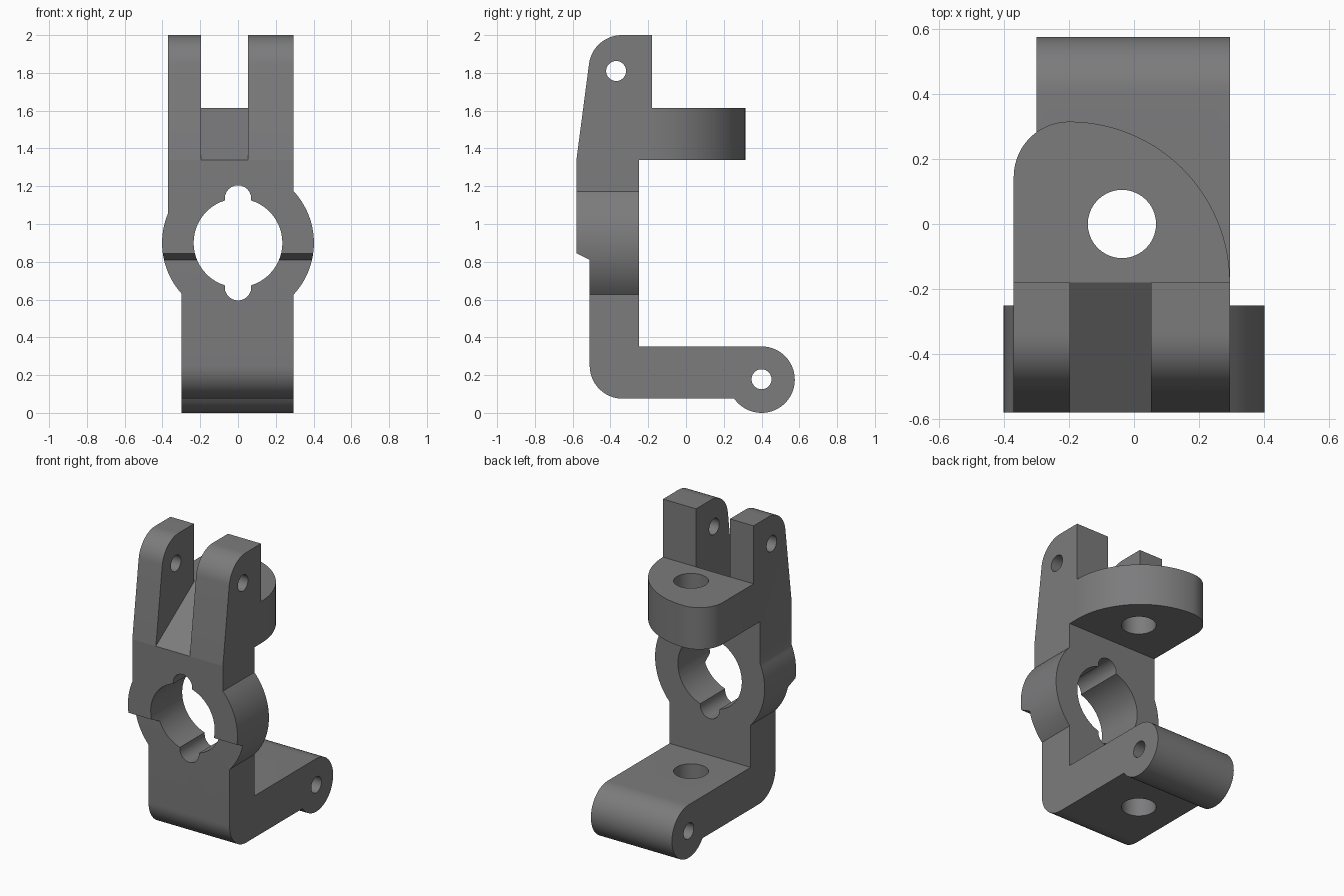
import bpy, bmesh
from math import sin, cos, radians, degrees, asin, sqrt
from mathutils import Vector

if "Cube" in bpy.data.objects:
    bpy.data.objects.remove(bpy.data.objects["Cube"])

steel = bpy.data.materials.new("dark grey steel")
steel.diffuse_color = (0.2, 0.2, 0.205, 1)
steel.use_nodes = True
steel.node_tree.nodes["Principled BSDF"].inputs["Base Color"].default_value = steel.diffuse_color


def arc(cx, cy, r, a0, a1, n=24):
    """Points on an arc from angle a0 to a1 in degrees."""
    return [(cx + r * cos(radians(a0 + (a1 - a0) * i / n)),
             cy + r * sin(radians(a0 + (a1 - a0) * i / n))) for i in range(n + 1)]


def prism(name, pts, axis, lo, hi):
    """Extrude a 2D outline along x (y,z), y (x,z) or z (x,y)."""
    place = {"x": lambda p: (lo, p[0], p[1]),
             "y": lambda p: (p[0], lo, p[1]),
             "z": lambda p: (p[0], p[1], lo)}[axis]
    bm = bmesh.new()
    face = bm.faces.new([bm.verts.new(place(p)) for p in pts])
    res = bmesh.ops.extrude_face_region(bm, geom=[face])
    move = Vector([(hi - lo) * (axis == a) for a in "xyz"])
    bmesh.ops.translate(bm, vec=move,
                        verts=[v for v in res["geom"] if isinstance(v, bmesh.types.BMVert)])
    bmesh.ops.recalc_face_normals(bm, faces=bm.faces)
    mesh = bpy.data.meshes.new(name)
    bm.to_mesh(mesh)
    bm.free()
    ob = bpy.data.objects.new(name, mesh)
    bpy.context.collection.objects.link(ob)
    return ob


def combine(target, tool, operation="DIFFERENCE"):
    """Apply a boolean and discard the tool."""
    mod = target.modifiers.new("cut", "BOOLEAN")
    mod.operation, mod.solver, mod.object = operation, "EXACT", tool
    bpy.context.view_layer.objects.active = target
    bpy.ops.object.modifier_apply(modifier=mod.name)
    bpy.data.objects.remove(tool)


def circle(cx, cy, r, n=40):
    return arc(cx, cy, r, 0, 360, n)[:-1]


# Side profile: rounded foot with eye, upright with step, upper shelf, ears
side = [(-0.25, 0.352), (-0.25, 1.338), (0.4, 1.338), (0.4, 1.615), (-0.18, 1.615), (-0.18, 2.0)]
side += arc(-0.34, 1.825, 0.175, 90, 172, 14)
side += [(-0.58, 1.34), (-0.58, 0.845), (-0.51, 0.81)]
side += arc(-0.335, 0.25, 0.175, 180, 270, 14)
side += arc(0.4, 0.176, 0.176, 180 + degrees(asin(0.101 / 0.176)), 450, 36)
bracket = prism("knuckle_bracket", side, "x", -0.6, 0.6)

# Front silhouette: narrow foot, round hub, wide upper body
R, HZ = 0.402, 0.9
a_right = degrees(asin(sqrt(R * R - 0.295 ** 2) / R))
a_left = degrees(asin(sqrt(R * R - 0.37 ** 2) / R))
a_low = degrees(asin(sqrt(R * R - 0.30 ** 2) / R))
front = [(-0.30, -0.1), (0.295, -0.1)] + arc(0, HZ, R, -a_right, a_right, 20)
front += [(0.295, 2.1), (-0.37, 2.1)] + arc(0, HZ, R, 180 - a_left, 180 + a_low, 20)
combine(bracket, prism("front_outline", front, "y", -1, 1), "INTERSECT")

# Rounded outline of the shelf
shelf = [(0.6, -0.175)] + arc(-0.2, -0.18, 0.495, 0.6, 90, 28)
shelf += arc(-0.2, 0.145, 0.17, 90, 180, 14)[1:] + [(-0.6, 0.145), (-0.6, 0.6), (0.6, 0.6)]
combine(bracket, prism("shelf_trim", shelf, "z", 1.2, 1.8))

# Slot between the ears, with a sloping floor
slot = [(-0.7, 1.2575), (-0.18, 1.615), (-0.1, 1.7), (-0.1, 2.2), (-0.7, 2.2)]
combine(bracket, prism("ear_slot", slot, "x", -0.197, 0.052))

# Hub bore with a keyway at top and bottom
r, k = 0.235, 0.07
kz = 0.235
a_key = degrees(asin(k / r))
dz = sqrt(r * r - k * k)
bore = arc(0, HZ, r, a_key - 90, 90 - a_key, 24) + arc(0, HZ + kz, k, 0, 180, 12)
bore += arc(0, HZ, r, 90 + a_key, 270 - a_key, 24) + arc(0, HZ - kz, k, 180, 360, 12)
combine(bracket, prism("hub_bore", bore, "y", -1, 0.0))

# Pin holes: vertical through shelf and foot, crosswise through ears and foot eye
combine(bracket, prism("king_pin_hole", circle(-0.037, 0, 0.105), "z", -0.1, 1.8))
combine(bracket, prism("ear_hole", circle(-0.37, 1.81, 0.053, 28), "x", -1, 1))
combine(bracket, prism("foot_hole", circle(0.4, 0.178, 0.053, 28), "x", -1, 1))

# Finish
bracket.data.materials.clear()
bracket.data.materials.append(steel)
for p in bracket.data.polygons:
    p.material_index = 0
bpy.ops.object.select_all(action="DESELECT")
bracket.select_set(True)
bpy.context.view_layer.objects.active = bracket
bpy.ops.object.shade_smooth_by_angle(angle=radians(25))
